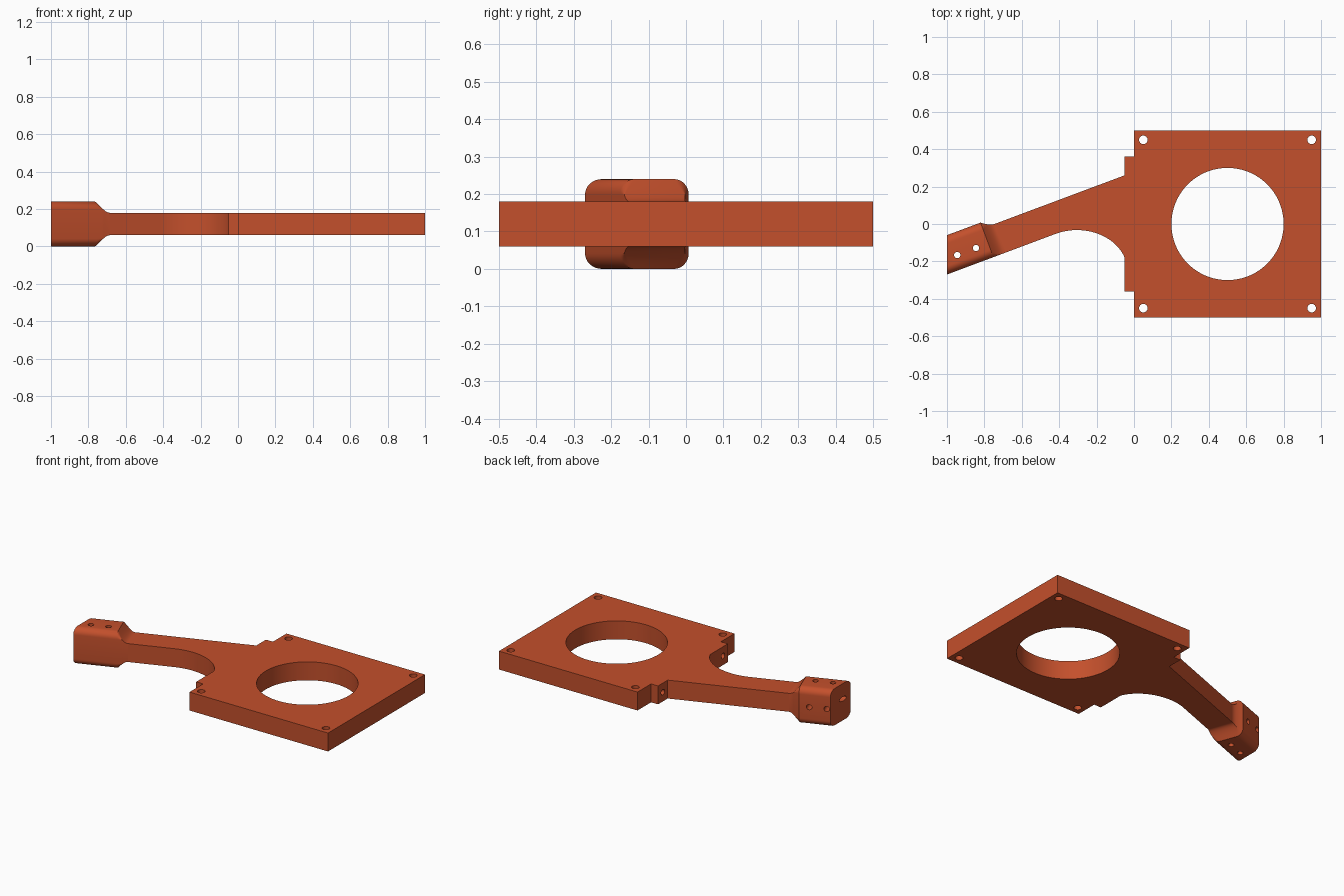
import bpy, bmesh, math
from mathutils import Vector, Matrix

if "Cube" in bpy.data.objects:
    bpy.data.objects.remove(bpy.data.objects["Cube"])

ANG = math.radians(20.5)
C, S, T = math.cos(ANG), math.sin(ANG), math.tan(ANG)
ORIGIN = Vector((-1, -0.27, 0))
Z0, Z1, ZM = 0.06, 0.18, 0.12
ARM_W, HEAD_W, U_HEAD, U_ARM = 0.164, 0.197, 0.265, 0.335

mat = bpy.data.materials.new("orange_paint")
mat.diffuse_color = (0.55, 0.08, 0.025, 1)
mat.use_nodes = True
mat.node_tree.nodes["Principled BSDF"].inputs["Base Color"].default_value = mat.diffuse_color


def arm_point(u, v, z=0.0):
    """Arm coordinates (along, across, up) to world."""
    return ORIGIN + Vector((u * C - v * S, u * S + v * C, z))


def finish(name, bm):
    bmesh.ops.recalc_face_normals(bm, faces=bm.faces)
    me = bpy.data.meshes.new(name)
    bm.to_mesh(me)
    bm.free()
    ob = bpy.data.objects.new(name, me)
    bpy.context.collection.objects.link(ob)
    me.materials.append(mat)
    return ob


def drill(ob, start, end, radius, segs=24, squash=1.0):
    """Subtract a cylinder running from start to end."""
    start, end = Vector(start), Vector(end)
    d = end - start
    bm = bmesh.new()
    m = Matrix.Translation((start + end) / 2) @ d.to_track_quat('Z', 'X').to_matrix().to_4x4()
    bmesh.ops.create_cone(bm, cap_ends=True, segments=segs, radius1=radius,
                          radius2=radius, depth=d.length, matrix=m)
    if squash != 1.0:
        for v in bm.verts:
            v.co.z = start.z + (v.co.z - start.z) * squash
    cutter = finish("cutter", bm)
    cutter.hide_render = True
    mod = ob.modifiers.new("hole", 'BOOLEAN')
    mod.operation, mod.solver, mod.object = 'DIFFERENCE', 'EXACT', cutter
    bpy.context.view_layer.objects.active = ob
    bpy.ops.object.modifier_apply(modifier=mod.name)
    bpy.data.objects.remove(cutter)


def smooth(ob, deg=30):
    bpy.ops.object.select_all(action='DESELECT')
    ob.select_set(True)
    bpy.context.view_layer.objects.active = ob
    bpy.ops.object.shade_smooth_by_angle(angle=math.radians(deg))


# Plate, stepped tab and arm as one extruded outline
b = [Vector(p) for p in ((-0.42, -0.053), (-0.27, 0.003), (-0.10, -0.06), (-0.05, -0.18))]
outline = [arm_point(U_ARM, 0).xy]
for i in range(25):
    t = i / 24
    outline.append(b[0] * (1 - t)**3 + b[1] * 3 * t * (1 - t)**2
                   + b[2] * 3 * t * t * (1 - t) + b[3] * t**3)
outline += [Vector(p) for p in ((-0.05, -0.36), (0, -0.36), (0, -0.5), (1, -0.5),
                                (1, 0.5), (0, 0.5), (0, 0.36), (-0.05, 0.36))]
outline += [arm_point((0.95 + ARM_W * S) / C, ARM_W).xy, arm_point(U_ARM, ARM_W).xy]
bm = bmesh.new()
base = bm.faces.new([bm.verts.new((p.x, p.y, Z0)) for p in outline])
ext = bmesh.ops.extrude_face_region(bm, geom=[base], use_keep_orig=True)
bmesh.ops.translate(bm, vec=(0, 0, Z1 - Z0),
                    verts=[g for g in ext['geom'] if isinstance(g, bmesh.types.BMVert)])
plate = finish("plate_and_arm", bm)

# Central opening, corner holes and tab holes
drill(plate, (0.5, 0, 0), (0.5, 0, 0.3), 0.3, 96)
for sy in (-1, 1):
    for x in (0.05, 0.95):
        drill(plate, (x, sy * 0.45, 0), (x, sy * 0.45, 0.3), 0.023)
    drill(plate, (-0.1, sy * 0.31, ZM), (0.1, sy * 0.31, ZM), 0.018)
smooth(plate)


def section(width, half_h, r):
    """Rounded rectangle in (across, up)."""
    pts = []
    for k, (sv, sz) in enumerate(((1, 1), (0, 1), (0, -1), (1, -1))):
        cv = width - r if sv else r
        cz = ZM + sz * (half_h - r)
        for i in range(9):
            a = (k + i / 8) * math.pi / 2
            pts.append((cv + r * math.cos(a), cz + r * math.sin(a)))
    return pts


# Head: rounded block with a cove blending down to the arm
bm = bmesh.new()
rings = [[bm.verts.new(arm_point(v * T, v, z)) for v, z in section(HEAD_W, 0.12, 0.042)]]
for i in range(13):
    t = i / 12
    k = math.sin(t * math.pi / 2)
    u = U_HEAD + (U_ARM - U_HEAD) * t
    sec = section(HEAD_W + (ARM_W - HEAD_W) * k, 0.12 - 0.06 * k, max(0.0002, 0.042 - 0.06 * k))
    rings.append([bm.verts.new(arm_point(u, v, z)) for v, z in sec])
for r0, r1 in zip(rings, rings[1:]):
    for i in range(len(r0)):
        j = (i + 1) % len(r0)
        bm.faces.new((r0[i], r0[j], r1[j], r1[i]))
bm.faces.new(rings[0])
bm.faces.new(rings[-1])
head = finish("arm_head", bm)

# Head holes: vertical pair, side pair and end slot
for u in (0.088, 0.195):
    drill(head, arm_point(u, 0.078, -0.1), arm_point(u, 0.078, 0.4), 0.017)
    drill(head, arm_point(u + 0.008, 0.3, ZM), arm_point(u + 0.008, 0.08, ZM), 0.017)
drill(head, (-1.1, -0.19, 0.14), (-0.96, -0.19, 0.14), 0.035, 24, 0.4)
smooth(head)
